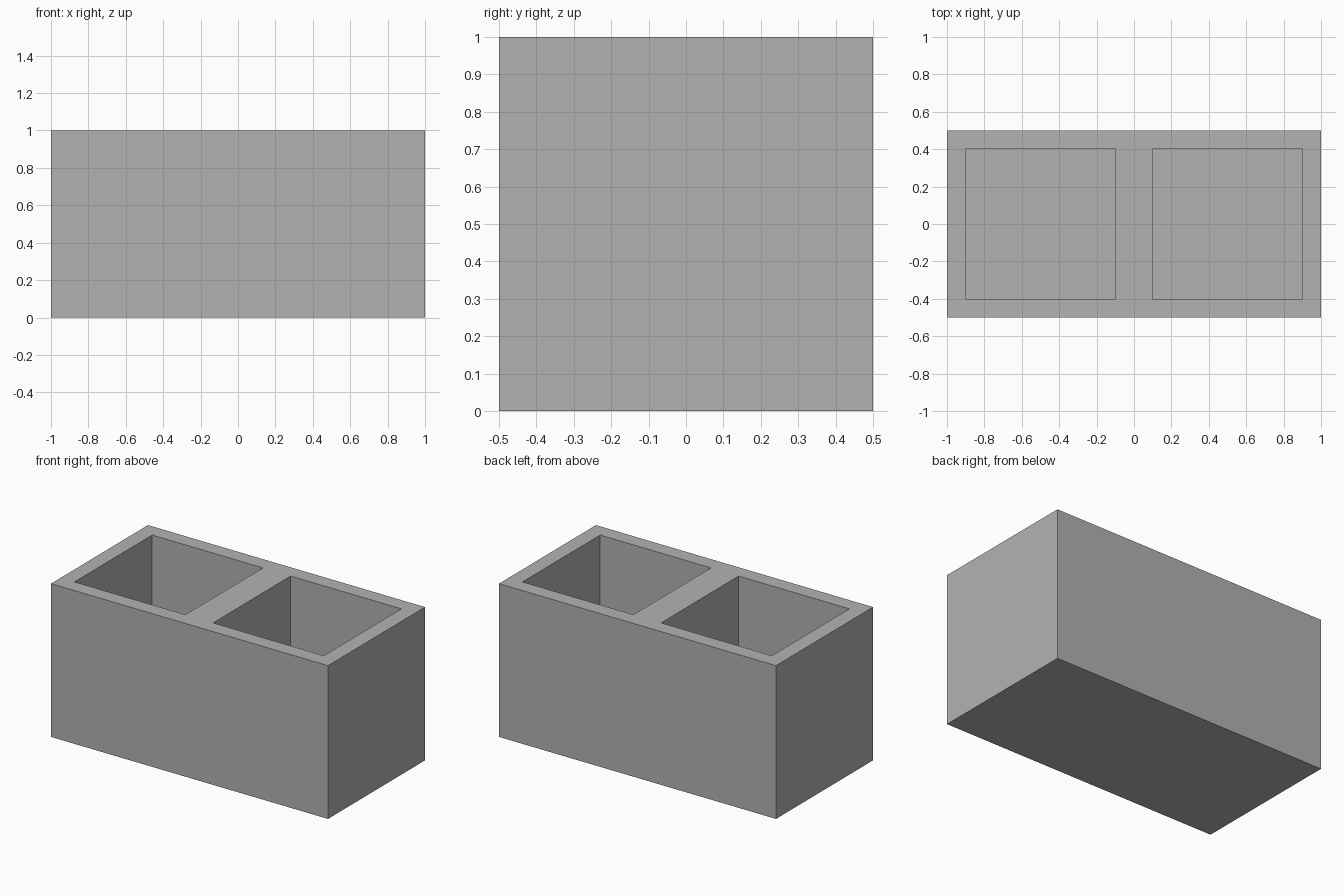
import bpy
import bmesh
from mathutils import Matrix

LENGTH, DEPTH, HEIGHT = 2.0, 1.0, 1.0
WALL = 0.1                      # rim and floor thickness
POCKET = 0.8                    # side of each square pocket

default = bpy.data.objects.get("Cube")
if default:
    bpy.data.objects.remove(default, do_unlink=True)

# Plain concrete grey
grey = bpy.data.materials.new("concrete_grey")
grey.use_nodes = True
colour = (0.448, 0.448, 0.448, 1.0)
grey.diffuse_color = colour
grey.node_tree.nodes["Principled BSDF"].inputs["Base Color"].default_value = colour


def box(name, size, centre):
    """Add a box with its size baked into the mesh."""
    bm = bmesh.new()
    bmesh.ops.create_cube(bm, size=1.0, matrix=Matrix.Translation(centre) @ Matrix.Diagonal((*size, 1.0)))
    mesh = bpy.data.meshes.new(name)
    bm.to_mesh(mesh)
    bm.free()
    mesh.materials.append(grey)
    obj = bpy.data.objects.new(name, mesh)
    bpy.context.collection.objects.link(obj)
    return obj


# Solid block
block = box("hollow_block", (LENGTH, DEPTH, HEIGHT), (0, 0, HEIGHT / 2))

# Two square pockets, open at the top and closed below
for side, label in ((1, "left"), (-1, "right")):
    cutter = box(label + "_pocket_cutter", (POCKET, POCKET, HEIGHT),
                 (side * LENGTH / 4, 0, HEIGHT / 2 + WALL))
    cutter.hide_render = True
    cutter.hide_set(True)
    cut = block.modifiers.new(label + "_pocket", "BOOLEAN")
    cut.operation = "DIFFERENCE"
    cut.solver = "EXACT"
    cut.object = cutter

# Apply the cuts, then remove the cutters
bpy.context.view_layer.objects.active = block
block.select_set(True)
for cut in list(block.modifiers):
    cutter = cut.object
    bpy.ops.object.modifier_apply(modifier=cut.name)
    bpy.data.objects.remove(cutter, do_unlink=True)
